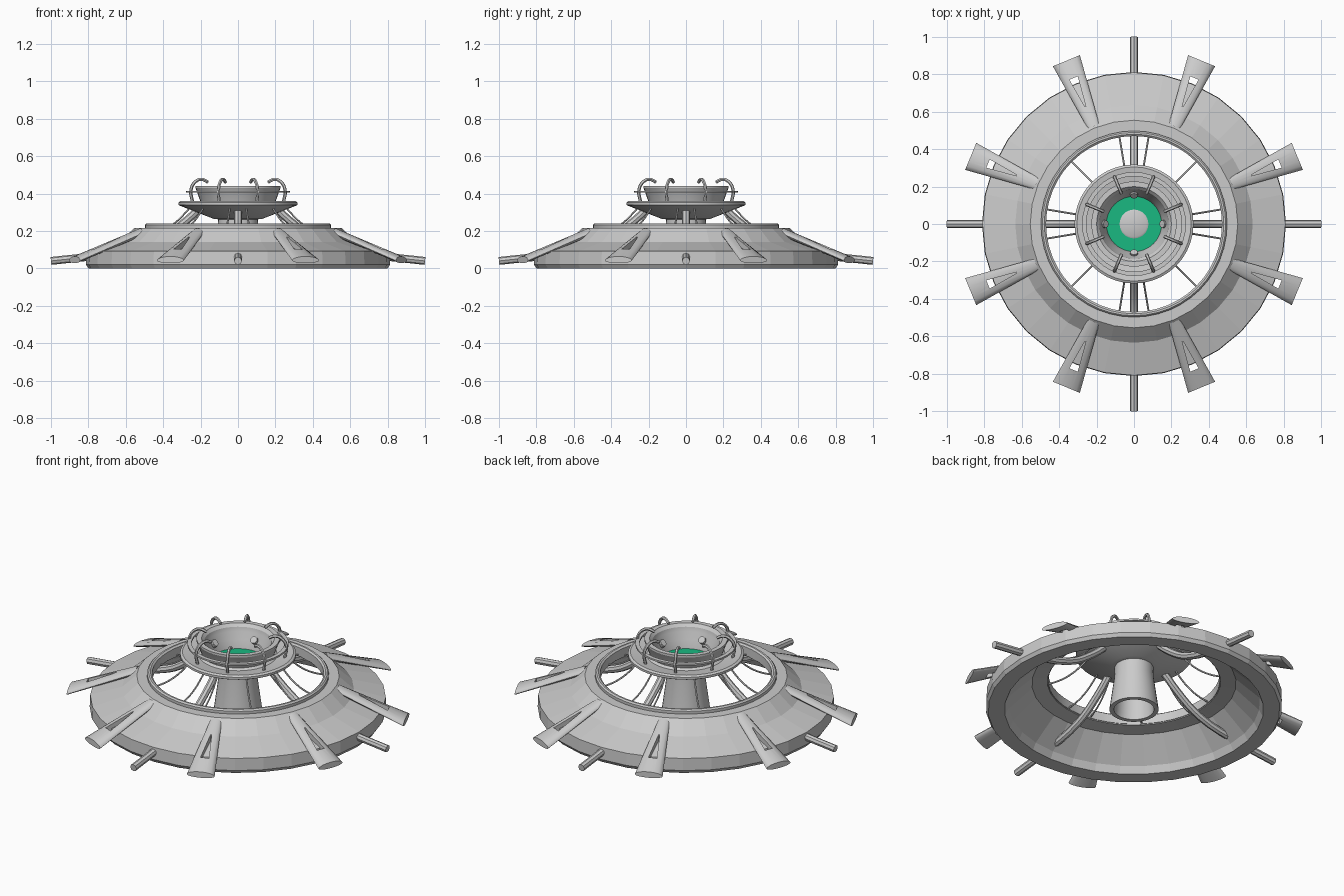
import bpy, bmesh, math
from math import cos, sin, pi, radians

if "Cube" in bpy.data.objects:
    bpy.data.objects.remove(bpy.data.objects["Cube"])

def add(name, mesh, angle=0.0):
    ob = bpy.data.objects.new(name, mesh)
    ob.rotation_euler.z = angle
    bpy.context.collection.objects.link(ob)
    return ob

def baked(ob):
    # evaluated copy of an object's mesh; the source is removed
    dg = bpy.context.evaluated_depsgraph_get()
    dg.update()
    me = bpy.data.meshes.new_from_object(ob.evaluated_get(dg))
    bpy.data.objects.remove(ob)
    return me

def lathe(name, profile, segs, smooth=True, closed=True):
    bm = bmesh.new()
    rings = [[bm.verts.new((r * cos(2 * pi * i / segs), r * sin(2 * pi * i / segs), z))
              for i in range(segs)] for r, z in profile]
    n = len(rings)
    for k in range(n if closed else n - 1):
        a, b = rings[k], rings[(k + 1) % n]
        for i in range(segs):
            j = (i + 1) % segs
            bm.faces.new((a[i], a[j], b[j], b[i]))
    if not closed:
        bm.faces.new(rings[0])
        bm.faces.new(rings[-1])
    bmesh.ops.recalc_face_normals(bm, faces=bm.faces)
    me = bpy.data.meshes.new(name)
    bm.to_mesh(me)
    bm.free()
    if smooth:
        me.shade_smooth()
        me.set_sharp_from_angle(angle=radians(30))
    return add(name, me)

def tube_mesh(name, path, radius, res=2):
    # radial tube in the xz plane, smooth through the path points
    cu = bpy.data.curves.new(name, 'CURVE')
    cu.dimensions = '3D'
    cu.bevel_depth, cu.bevel_resolution = radius, res
    cu.resolution_u, cu.use_fill_caps = 4, True
    sp = cu.splines.new('BEZIER')
    sp.bezier_points.add(len(path) - 1)
    for p, (r, z) in zip(sp.bezier_points, path):
        p.co = (r, 0, z)
        p.handle_left_type = p.handle_right_type = 'AUTO'
    me = baked(add(name, cu))
    me.shade_smooth()
    me.set_sharp_from_angle(angle=radians(40))
    return me

def loft(name, sections):
    bm = bmesh.new()
    rows = [[bm.verts.new(p) for p in s] for s in sections]
    n = len(rows[0])
    for a, b in zip(rows, rows[1:]):
        for i in range(n):
            bm.faces.new((a[i], a[(i + 1) % n], b[(i + 1) % n], b[i]))
    bm.faces.new(rows[0])
    bm.faces.new(rows[-1])
    bmesh.ops.recalc_face_normals(bm, faces=bm.faces)
    me = bpy.data.meshes.new(name)
    bm.to_mesh(me)
    bm.free()
    return add(name, me)

# Faceted outer hull shell, open underneath
lathe("hull_shell", [(.475, .215), (.555, .215), (.635, .142), (.81, .092), (.813, .02),
                     (.80, 0), (.71, 0), (.69, .04), (.56, .165), (.475, .175)], 32, smooth=False)
# Lip around the central opening
lathe("hull_lip", [(.47, .18), (.47, .232), (.48, .24), (.49, .24), (.498, .232),
                   (.498, .205), (.49, .18)], 48)

# Hollow central column
lathe("column", [(.105, .30), (.108, .20), (.135, 0), (.11, 0), (.09, .20), (.085, .30)], 32)

# Upper dish with cup
lathe("dish", [(.10, .262), (.13, .265), (.31, .335), (.318, .34), (.318, .353), (.305, .36),
               (.215, .345), (.20, .355), (.225, .425), (.228, .43), (.228, .442), (.20, .442),
               (.185, .425), (.18, .40), (.16, .36), (.147, .30), (.10, .30)], 40)
lathe("guard_ring", [(.255, .405), (.255, .415), (.278, .415), (.278, .405)], 40)

# Glowing floor ring and its centre cap
glow = lathe("glow_ring", [(.07, .295), (.07, .31), (.148, .31), (.148, .295)], 32)
mat = bpy.data.materials.new("green")
mat.diffuse_color = (.01, .48, .22, 1)
mat.use_nodes = True
mat.node_tree.nodes["Principled BSDF"].inputs["Base Color"].default_value = mat.diffuse_color
glow.data.materials.append(mat)
lathe("centre_cap", [(.077, .29), (.077, .313), (.068, .318)], 32, closed=False)

# Hooked ribs over the cup
hook = tube_mesh("hook", [(.262, .35), (.272, .42), (.245, .465), (.21, .476), (.175, .462)], .009, 1)
for k in range(8):
    add("hook_%d" % k, hook, radians(22.5 + 45 * k))

# Four long struts running from the cup out through the hull rim
strut = tube_mesh("strut", [(.15, .375), (.31, .228), (.47, .13), (.75, .07), (1.0, .04)], .021)
for k in range(4):
    add("strut_%d" % k, strut, k * pi / 2)

# Thin sagging cables between dish and hull
cable = tube_mesh("cable", [(.26, .325), (.34, .245), (.42, .20), (.50, .18)], .005, 1)
for k in range(4):
    for d in (-9.5, 9.5, 45):
        add("cable", cable, radians(90 * k + d))

# Slotted fins, lens shaped in section and widening outward
def lens(r, half, bottom, top):
    mid = bottom + (top - bottom) * .4
    return [(r, half * cos(2 * pi * i / 16),
             mid + ((top - mid) if i < 8 else (mid - bottom)) * sin(2 * pi * i / 16))
            for i in range(16)]

fin = loft("fin", [lens(.565, .033, .17, .215), lens(.945, .078, .028, .064)])
cutter = loft("fin_cutter", [[(.68, -.003, z), (.845, -.024, z), (.845, .024, z), (.68, .003, z)]
                             for z in (-.1, .4)])
cutter.hide_render = True
mod = fin.modifiers.new("slot", 'BOOLEAN')
mod.operation, mod.object, mod.solver = 'DIFFERENCE', cutter, 'EXACT'
fin_mesh = baked(fin)
bpy.data.objects.remove(cutter)
fin_mesh.shade_smooth()
fin_mesh.set_sharp_from_angle(angle=radians(50))
for k in range(8):
    add("fin_%d" % k, fin_mesh, radians(22.5 + 45 * k))
